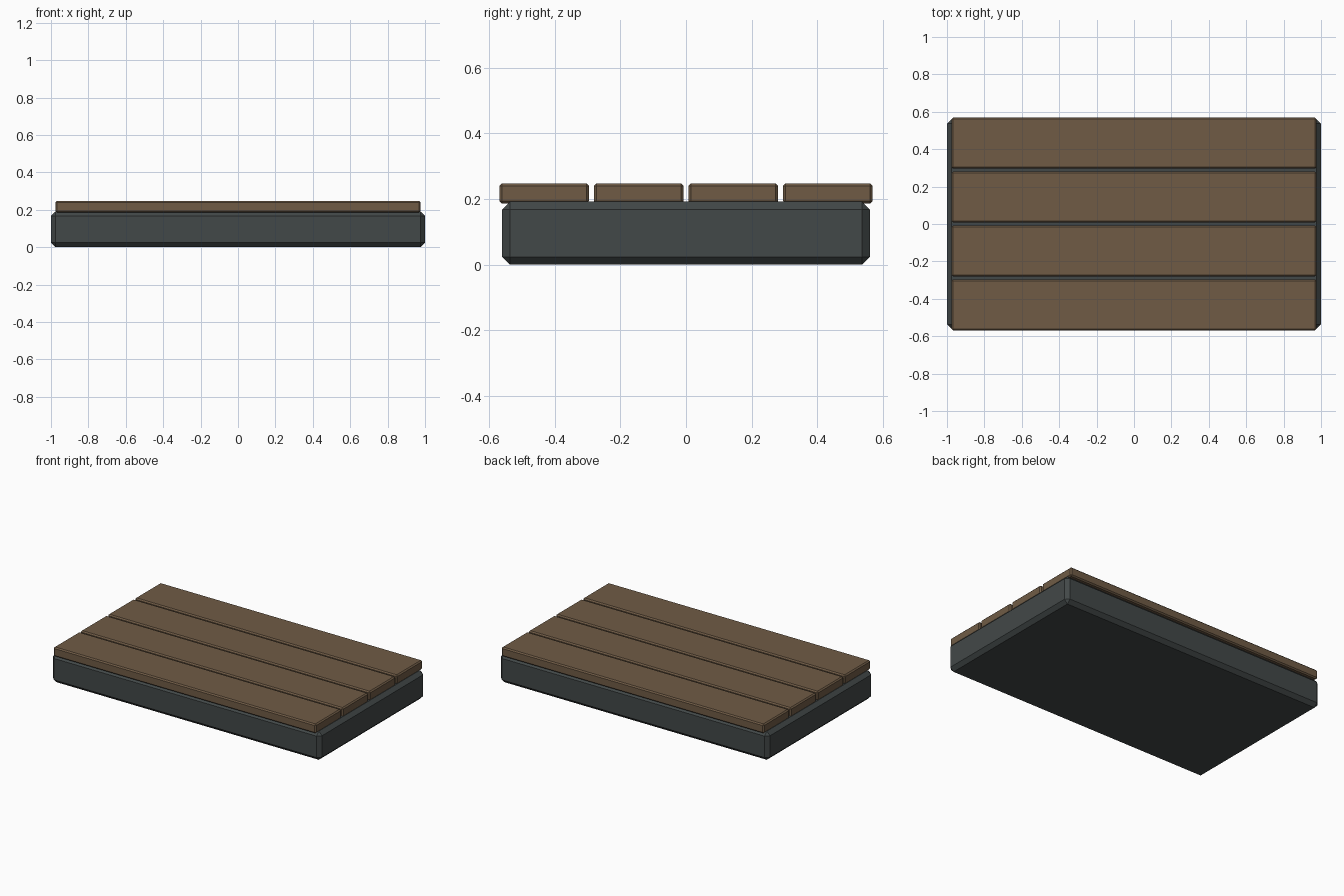
import bpy

if "Cube" in bpy.data.objects:
    bpy.data.objects.remove(bpy.data.objects["Cube"])

def material(name, color):
    m = bpy.data.materials.new(name)
    m.diffuse_color = color
    m.use_nodes = True
    m.node_tree.nodes["Principled BSDF"].inputs["Base Color"].default_value = m.diffuse_color
    return m

def chamfered_box(name, center, size, chamfer, mat):
    bpy.ops.mesh.primitive_cube_add(size=1, location=center)
    ob = bpy.context.object
    ob.name = name
    ob.scale = size
    bpy.ops.object.transform_apply(location=False, rotation=False, scale=True)
    bev = ob.modifiers.new("chamfer", 'BEVEL')
    bev.width = chamfer
    bev.segments = 1
    bev.limit_method = 'NONE'
    ob.data.materials.append(mat)
    return ob

metal = material("dark_metal", (0.055, 0.065, 0.065, 1))
wood = material("brown_wood", (0.16, 0.105, 0.06, 1))

# Base block
chamfered_box("base", (0, 0, 0.096), (2.0, 1.12, 0.192), 0.024, metal)

# Four planks running along x
for i in range(4):
    y = (i - 1.5) * 0.288
    chamfered_box(f"plank_{i + 1}", (0, y, 0.217), (1.95, 0.273, 0.062), 0.008, wood)
